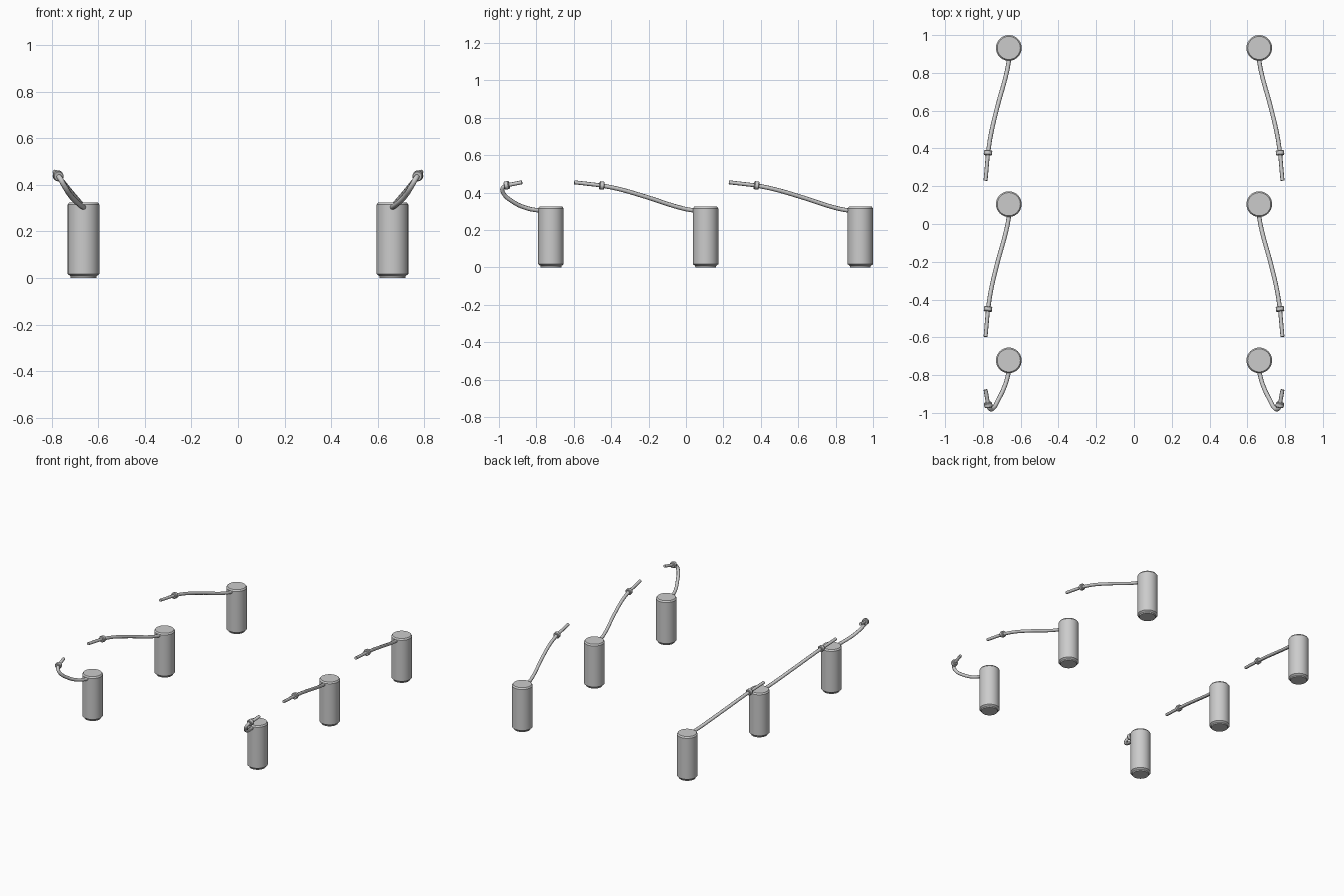
import bpy, bmesh, math
from mathutils import Vector

if "Cube" in bpy.data.objects:
    bpy.data.objects.remove(bpy.data.objects["Cube"])

grey = bpy.data.materials.new("plain grey")
grey.diffuse_color = (0.6, 0.6, 0.6, 1)
grey.use_nodes = True
grey.node_tree.nodes["Principled BSDF"].inputs["Base Color"].default_value = grey.diffuse_color

CAN_X, CAN_R = 0.663, 0.068
ROWS = [0.932, 0.105, -0.722]


def finish(ob, angle=30):
    ob.data.materials.clear()
    ob.data.materials.append(grey)
    bpy.ops.object.select_all(action='DESELECT')
    ob.select_set(True)
    bpy.context.view_layer.objects.active = ob
    bpy.ops.object.shade_smooth_by_angle(angle=math.radians(angle))


def lathe(name, profile, loc, axis=(0, 0, 1), sides=40):
    """Capped solid of revolution from (radius, height) points."""
    bm = bmesh.new()
    rings = [[bm.verts.new((r * math.cos(2 * math.pi * i / sides),
                            r * math.sin(2 * math.pi * i / sides), h))
              for i in range(sides)] for r, h in profile]
    for a, b in zip(rings, rings[1:]):
        for i in range(sides):
            j = (i + 1) % sides
            bm.faces.new((a[i], a[j], b[j], b[i]))
    bm.faces.new(rings[0][::-1])
    bm.faces.new(rings[-1])
    me = bpy.data.meshes.new(name)
    bm.to_mesh(me)
    bm.free()
    ob = bpy.data.objects.new(name, me)
    bpy.context.collection.objects.link(ob)
    ob.location = loc
    ob.rotation_euler = Vector(axis).to_track_quat('Z', 'Y').to_euler()
    finish(ob)


def tube(name, points, radius):
    cu = bpy.data.curves.new(name, 'CURVE')
    cu.dimensions = '3D'
    cu.bevel_depth, cu.bevel_resolution = radius, 2
    cu.resolution_u, cu.use_fill_caps = 8, True
    sp = cu.splines.new('BEZIER')
    sp.bezier_points.add(len(points) - 1)
    for bp, p in zip(sp.bezier_points, points):
        bp.co = p
        bp.handle_left_type = bp.handle_right_type = 'AUTO'
    ob = bpy.data.objects.new(name, cu)
    bpy.context.collection.objects.link(ob)
    bpy.ops.object.select_all(action='DESELECT')
    ob.select_set(True)
    bpy.context.view_layer.objects.active = ob
    bpy.ops.object.convert(target='MESH')
    finish(bpy.context.view_layer.objects.active, 50)


# paths for the right side, y measured from the canister centre
long_hose = [(0.66, -0.05, 0.302), (0.672, -0.12, 0.315), (0.726, -0.322, 0.378),
             (0.758, -0.46, 0.418), (0.773, -0.555, 0.438)]
long_tip = [(0.773, -0.555, 0.438), (0.786, -0.702, 0.455)]
short_hose = [(0.66, -0.05, 0.302), (0.682, -0.13, 0.317), (0.717, -0.205, 0.352),
              (0.748, -0.256, 0.40), (0.762, -0.257, 0.425), (0.772, -0.236, 0.439)]
short_tip = [(0.772, -0.236, 0.439), (0.786, -0.155, 0.455)]

for side, s in (("right", 1), ("left", -1)):
    for row, y in zip(("back", "middle", "front"), ROWS):
        tag = f"{row}_{side}"
        # canister with chamfered foot and rim
        lathe("canister_" + tag,
              [(0.055, 0), (0.056, 0.008), (CAN_R, 0.017), (CAN_R, 0.315), (0.061, 0.325)],
              (s * CAN_X, y, 0))
        hose, tip = (short_hose, short_tip) if row == "front" else (long_hose, long_tip)
        place = lambda pts: [Vector((s * p[0], y + p[1], p[2])) for p in pts]
        hose, tip = place(hose), place(tip)
        # hose, nozzle and collar
        tube("hose_" + tag, hose, 0.0115)
        tube("nozzle_" + tag, tip, 0.0105)
        lathe("collar_" + tag,
              [(0.019, -0.013), (0.022, -0.009), (0.022, 0.009), (0.019, 0.013)],
              hose[-1], tip[1] - tip[0], 20)
